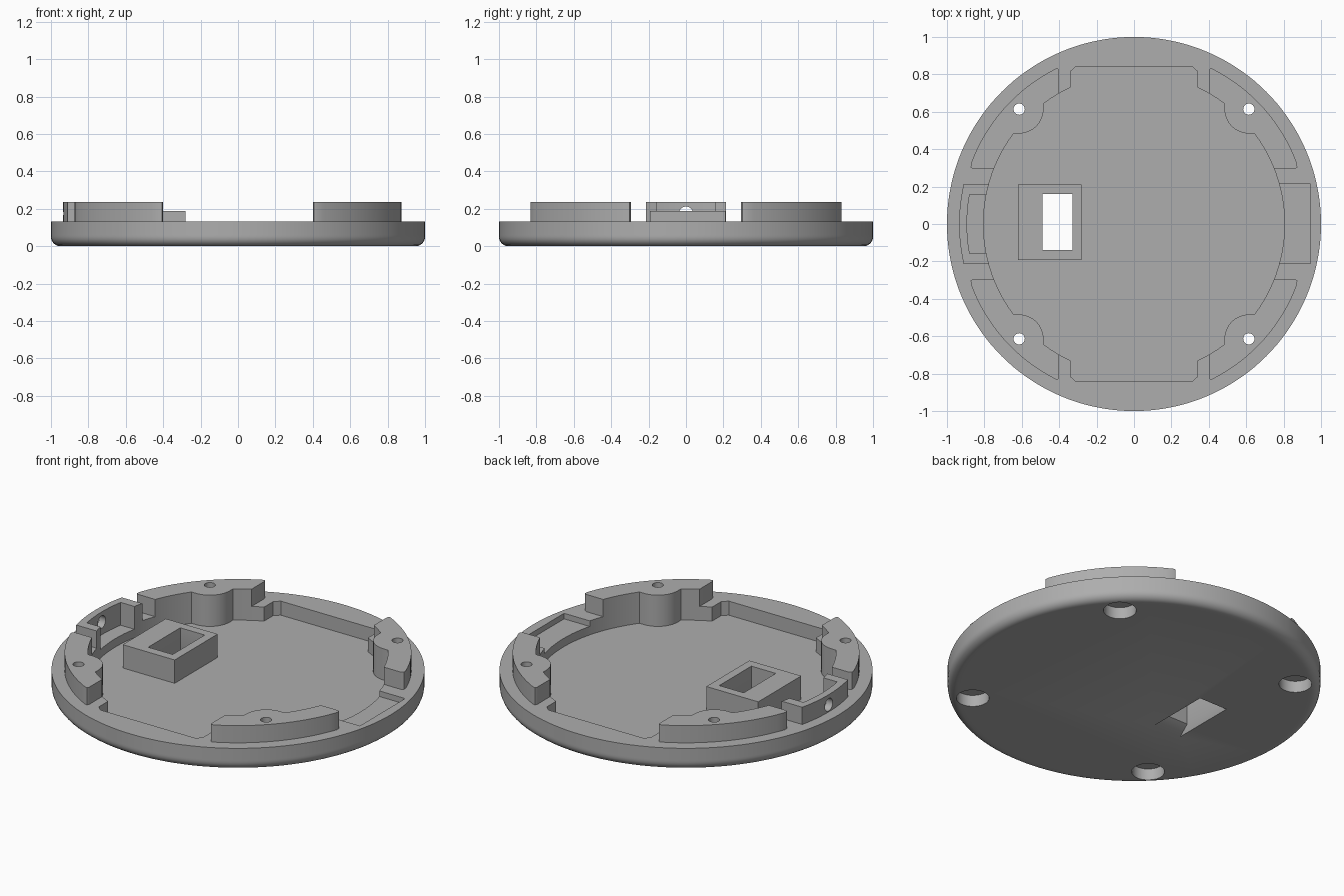
import bpy, bmesh
from math import sin, cos, pi, radians
from mathutils import Matrix

cube = bpy.data.objects.get("Cube")
if cube:
    bpy.data.objects.remove(cube)

grey = bpy.data.materials.new("plain grey")
grey.use_nodes = True
grey.diffuse_color = (0.42, 0.42, 0.42, 1)
grey.node_tree.nodes["Principled BSDF"].inputs["Base Color"].default_value = grey.diffuse_color

RIM, FLOOR, TOP = 0.133, 0.05, 0.235
SCREW = 0.614


def arc(r, a0, a1, n, cx=0, cy=0):
    """Points along an arc, angles in degrees, both ends included."""
    return [(cx + r * cos(radians(a0 + (a1 - a0) * i / n)),
             cy + r * sin(radians(a0 + (a1 - a0) * i / n))) for i in range(n + 1)]


def circle(r, n, cx=0, cy=0):
    return arc(r, 0, 360, n, cx, cy)[:-1]


def rect(x0, x1, y0, y1):
    return [(x0, y0), (x1, y0), (x1, y1), (x0, y1)]


def loft(name, rings):
    """Solid through (outline, z) rings that share a point count."""
    bm = bmesh.new()
    loops = [[bm.verts.new((x, y, z)) for x, y in pts] for pts, z in rings]
    n = len(loops[0])
    for a, b in zip(loops, loops[1:]):
        for i in range(n):
            j = (i + 1) % n
            bm.faces.new((a[i], a[j], b[j], b[i]))
    bm.faces.new(loops[0][::-1])
    bm.faces.new(loops[-1])
    bmesh.ops.recalc_face_normals(bm, faces=bm.faces)
    mesh = bpy.data.meshes.new(name)
    bm.to_mesh(mesh)
    bm.free()
    mesh.materials.append(grey)
    ob = bpy.data.objects.new(name, mesh)
    bpy.context.collection.objects.link(ob)
    return ob


def prism(name, pts, z0, z1):
    return loft(name, [(pts, z0), (pts, z1)])


def combine(ob, other, operation):
    """Apply a boolean and discard the second solid."""
    mod = ob.modifiers.new("join", "BOOLEAN")
    mod.operation, mod.object, mod.solver = operation, other, "EXACT"
    bpy.context.view_layer.update()
    deps = bpy.context.evaluated_depsgraph_get()
    mesh = bpy.data.meshes.new_from_object(ob.evaluated_get(deps))
    ob.modifiers.clear()
    ob.data = mesh
    bpy.data.objects.remove(other)


def add(ob, other):
    combine(ob, other, "UNION")


def cut(ob, other):
    combine(ob, other, "DIFFERENCE")


corners = [(sx, sy) for sx in (-1, 1) for sy in (-1, 1)]


def flip(pts, sx, sy):
    return [(x * sx, y * sy) for x, y in pts]


# Round base with a rolled lower edge
fillet = [(0.95 + 0.05 * sin(t * pi / 12), 0.05 - 0.05 * cos(t * pi / 12)) for t in range(7)]
profile = [(0.93, 0)] + fillet + [(1, 0.06), (1, RIM)]
base = loft("base_plate", [(circle(r, 144), z) for r, z in profile])

# Raised corner posts
post = ([(0.4, 0.295), (0.86, 0.295), (0.873, 0.303)] + arc(0.93, 20.3, 63.2, 16)
        + [(0.406, 0.832), (0.4, 0.82)])
for s in corners:
    add(base, prism("post", flip(post, *s), 0.1, TOP))

# Raised side bracket
bracket = [(-0.7, 0.213)] + arc(0.935, 166.8, 193.2, 12) + [(-0.7, -0.213)]
add(base, prism("bracket", bracket, 0.1, TOP))

# Main recess, widened front and back, leaving rounded screw bosses
recess = prism("recess", circle(0.805, 128), FLOOR, 0.4)
pocket = [(0.34, 0.815), (0.31, 0.843)]
pocket += flip(pocket[::-1], -1, 1)
pocket += flip(pocket[::-1], 1, -1)
add(recess, prism("pocket", pocket, FLOOR, 0.4))
boss = arc(0.13, 270, 180, 12, SCREW, SCREW) + [(0.484, 0.95), (0.95, 0.95), (0.95, 0.484)]
for s in corners:
    cut(recess, prism("boss", flip(boss, *s), 0, 0.5))
cut(base, recess)

# Shallow side notch, bracket pocket and bracket cable hole
cut(base, prism("notch", rect(0.7, 0.945, -0.21, 0.213), 0.1, 0.4))
inner = [(-0.7, 0.158)] + arc(0.893, 169.8, 190.2, 8) + [(-0.7, -0.158)]
cut(base, prism("bracket_pocket", inner, 0.1, 0.4))
cable = prism("cable_hole", circle(0.037, 32), -1.1, -0.8)
cable.data.transform(Matrix.Translation((0, 0, 0.175)) @ Matrix.Rotation(pi / 2, 4, "Y"))
cut(base, cable)

# Connector housing with a slot flared at the underside
add(base, prism("housing", rect(-0.62, -0.28, -0.192, 0.21), 0.03, 0.188))
slot = rect(-0.49, -0.33, -0.14, 0.16)
cut(base, prism("slot", slot, -0.1, 0.4))
cut(base, loft("slot_flare", [(rect(-0.505, -0.32, -0.22, 0.17), -0.002), (slot, 0.04)]))

# Screw holes with counterbores below
for sx, sy in corners:
    cut(base, prism("screw_hole", circle(0.03, 24, sx * SCREW, sy * SCREW), -0.1, 0.4))
    cut(base, prism("counterbore", circle(0.088, 40, sx * SCREW, sy * SCREW), -0.1, 0.068))

bpy.ops.object.select_all(action="DESELECT")
base.select_set(True)
bpy.context.view_layer.objects.active = base
bpy.ops.object.shade_smooth_by_angle(angle=radians(28))
